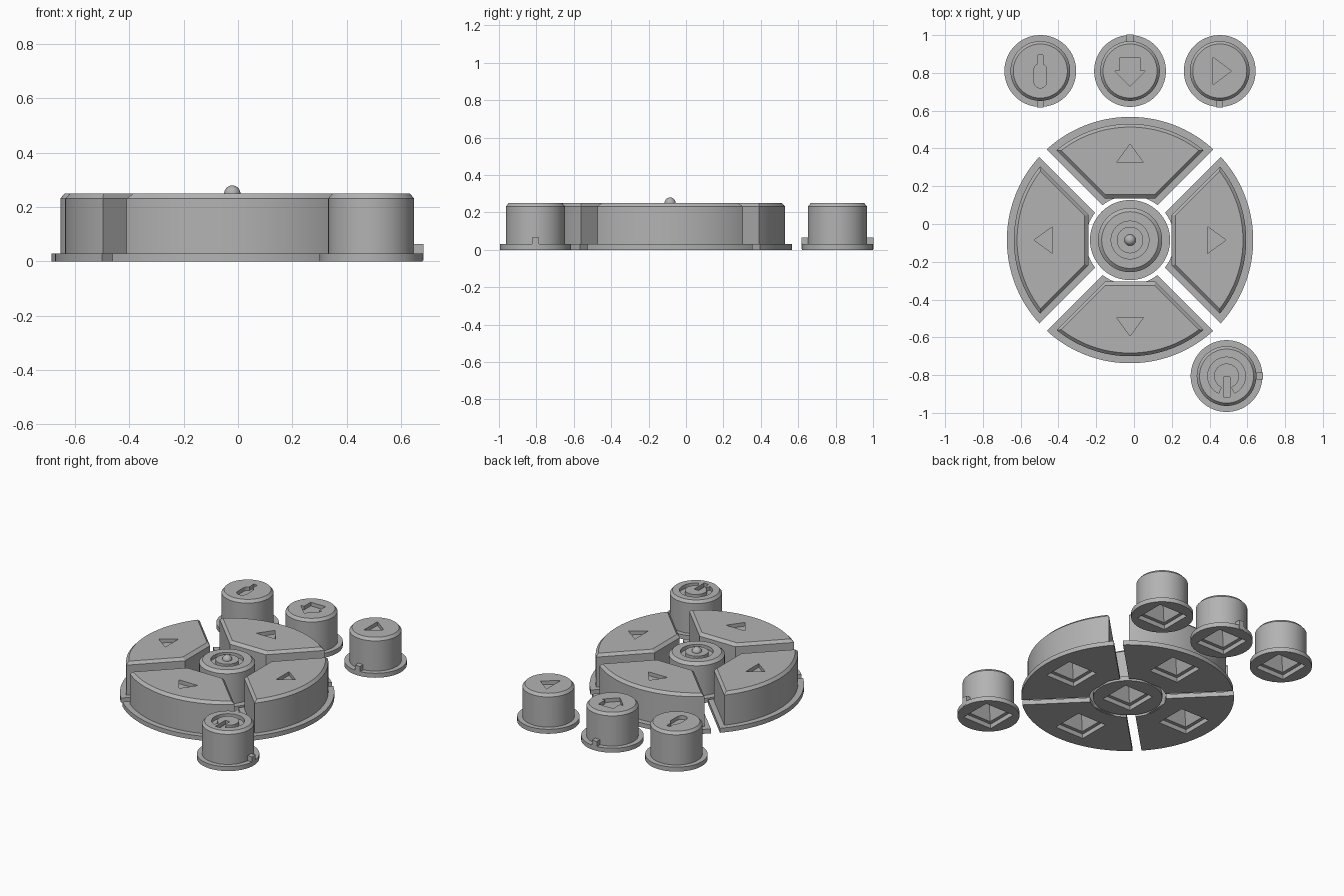
import bpy, bmesh, math
from math import sin, cos, pi, asin, radians
from mathutils import Matrix

cube = bpy.data.objects.get("Cube")
if cube:
    bpy.data.objects.remove(cube)

GREY = (0.45, 0.45, 0.45, 1)
grey = bpy.data.materials.new("button_grey")
grey.use_nodes = True
grey.diffuse_color = GREY
grey.node_tree.nodes["Principled BSDF"].inputs["Base Color"].default_value = GREY

TOP = 0.25
SHOULDER = 0.232
RIM = 0.03
WHEEL = (-0.021, -0.085)


def loft(name, sections):
    """Solid through equal-length outlines given as (outline, z)."""
    bm = bmesh.new()
    rings = [[bm.verts.new((x, y, z)) for x, y in pts] for pts, z in sections]
    n = len(rings[0])
    for a, b in zip(rings, rings[1:]):
        for i in range(n):
            j = (i + 1) % n
            bm.faces.new((a[i], a[j], b[j], b[i]))
    bm.faces.new(rings[0][::-1])
    bm.faces.new(rings[-1])
    bmesh.ops.recalc_face_normals(bm, faces=bm.faces)
    mesh = bpy.data.meshes.new(name)
    bm.to_mesh(mesh)
    bm.free()
    mesh.materials.append(grey)
    obj = bpy.data.objects.new(name, mesh)
    bpy.context.collection.objects.link(obj)
    return obj


def arc(r, a0, a1, n=48):
    return [(r * cos(a0 + (a1 - a0) * i / n), r * sin(a0 + (a1 - a0) * i / n))
            for i in range(n + 1)]


def circle(r):
    return arc(r, 0, 2 * pi, 96)[:-1]


def box(x0, x1, y0, y1):
    return [(x0, y0), (x1, y0), (x1, y1), (x0, y1)]


def engrave(outline):
    return loft("icon_cutter", [(outline, TOP - 0.025), (outline, TOP + 0.02)])


def socket(x=0):
    """Square recess with a tapering hole, cut from below."""
    def square(h):
        return box(x - h, x + h, -h, h)
    return loft("socket_cutter", [(square(0.108), -0.02), (square(0.108), 0.03),
                                  (square(0.085), 0.03), (square(0.045), 0.13)])


def finish(obj, steps, place, angle=0):
    """Apply boolean steps, then smooth and place the part."""
    for op, tool in steps:
        mod = obj.modifiers.new(op.lower(), "BOOLEAN")
        mod.operation, mod.object, mod.solver = op, tool, "EXACT"
        tool.hide_render = True
    bpy.context.view_layer.update()
    graph = bpy.context.evaluated_depsgraph_get()
    mesh = bpy.data.meshes.new_from_object(obj.evaluated_get(graph))
    obj.modifiers.clear()
    obj.data = mesh
    for _, tool in steps:
        bpy.data.objects.remove(tool)
    mesh.transform(Matrix.Translation((*place, 0)) @ Matrix.Rotation(angle, 4, "Z"))
    bpy.ops.object.select_all(action="DESELECT")
    obj.select_set(True)
    bpy.context.view_layer.objects.active = obj
    bpy.ops.object.shade_smooth_by_angle(angle=radians(25))


def round_body(name, rim, body, top):
    return loft(name, [(circle(rim), 0), (circle(rim), RIM), (circle(body), RIM),
                       (circle(body), SHOULDER), (circle(top), TOP)])


# Four wedge buttons around the wheel, modelled facing +x
def wedge(flat, r, gap):
    """Sector with a flat inner edge, its sides set back from the diagonals."""
    a = pi / 4 - asin(gap / r)
    y = flat - gap * math.sqrt(2)
    return [(flat, -y)] + arc(r, -a, a) + [(flat, y)]


def rim_sector(r_in, r_out, gap):
    a, b = pi / 4 - asin(gap / r_in), pi / 4 - asin(gap / r_out)
    return arc(r_out, -b, b) + arc(r_in, a, -a)


for i, side in enumerate(("left", "back", "right", "front")):
    body = wedge(0.22, 0.615, 0.0616)
    button = loft(side + "_wedge_button", [(body, 0.002), (body, SHOULDER),
                                           (wedge(0.24, 0.598, 0.078), TOP)])
    edge = rim_sector(0.235, 0.652, 0.028)
    flange = loft("flange", [(edge, 0), (edge, RIM)])
    icon = engrave([(0.41, -0.071), (0.508, 0), (0.41, 0.071)])
    finish(button, [("UNION", flange), ("DIFFERENCE", icon),
                    ("DIFFERENCE", socket(0.45))], WHEEL, i * pi / 2)

# Centre button with a ring groove and a raised dot
centre = round_body("centre_button", 0.212, 0.17, 0.15)
post = loft("post", [(circle(0.07), 0.2), (circle(0.07), TOP)])
finish(centre, [("DIFFERENCE", engrave(circle(0.1))), ("UNION", post),
                ("DIFFERENCE", socket())], WHEEL)
bpy.ops.mesh.primitive_uv_sphere_add(segments=32, ring_count=16, radius=0.03,
                                     location=(*WHEEL, TOP))
dot = bpy.context.object
dot.name = "centre_dot"
dot.data.materials.append(grey)
bpy.ops.object.shade_smooth()

# Icons of the small round buttons
bottle = ([(0.013, 0.037), (0.013, 0.085), (-0.013, 0.085), (-0.013, 0.037)]
          + [(x, y + 0.005) for x, y in arc(0.034, pi * 0.65, pi, 8)]
          + [(x, y - 0.056) for x, y in arc(0.034, pi, 2 * pi, 16)]
          + [(x, y + 0.005) for x, y in arc(0.034, 0, pi * 0.35, 8)])
arrow = [(-0.055, 0.07), (-0.055, 0), (-0.08, 0), (0, -0.08),
         (0.08, 0), (0.055, 0), (0.055, 0.07)]
play = [(-0.037, -0.074), (0.061, 0), (-0.037, 0.074)]
g0, g1 = radians(-65), radians(245)
power = arc(0.1, g0, g1) + arc(0.066, g1, g0)
stem = box(-0.017, 0.017, -0.11, -0.005)

# Small round buttons, each with a locating key on its flange
for name, place, key_angle, icons in (
        ("bottle_button", (-0.496, 0.81), -pi / 2, [bottle]),
        ("arrow_button", (-0.021, 0.81), pi / 2, [arrow]),
        ("play_button", (0.454, 0.81), -pi / 2, [play]),
        ("power_button", (0.49, -0.805), 0, [power, stem])):
    button = round_body(name, 0.19, 0.158, 0.143)
    outline = box(0.14, 0.192, -0.018, 0.018)
    key = loft("key", [(outline, 0.004), (outline, 0.065)])
    key.data.transform(Matrix.Rotation(key_angle, 4, "Z"))
    steps = [("UNION", key), ("DIFFERENCE", socket())]
    steps += [("DIFFERENCE", engrave(icon)) for icon in icons]
    finish(button, steps, place)
